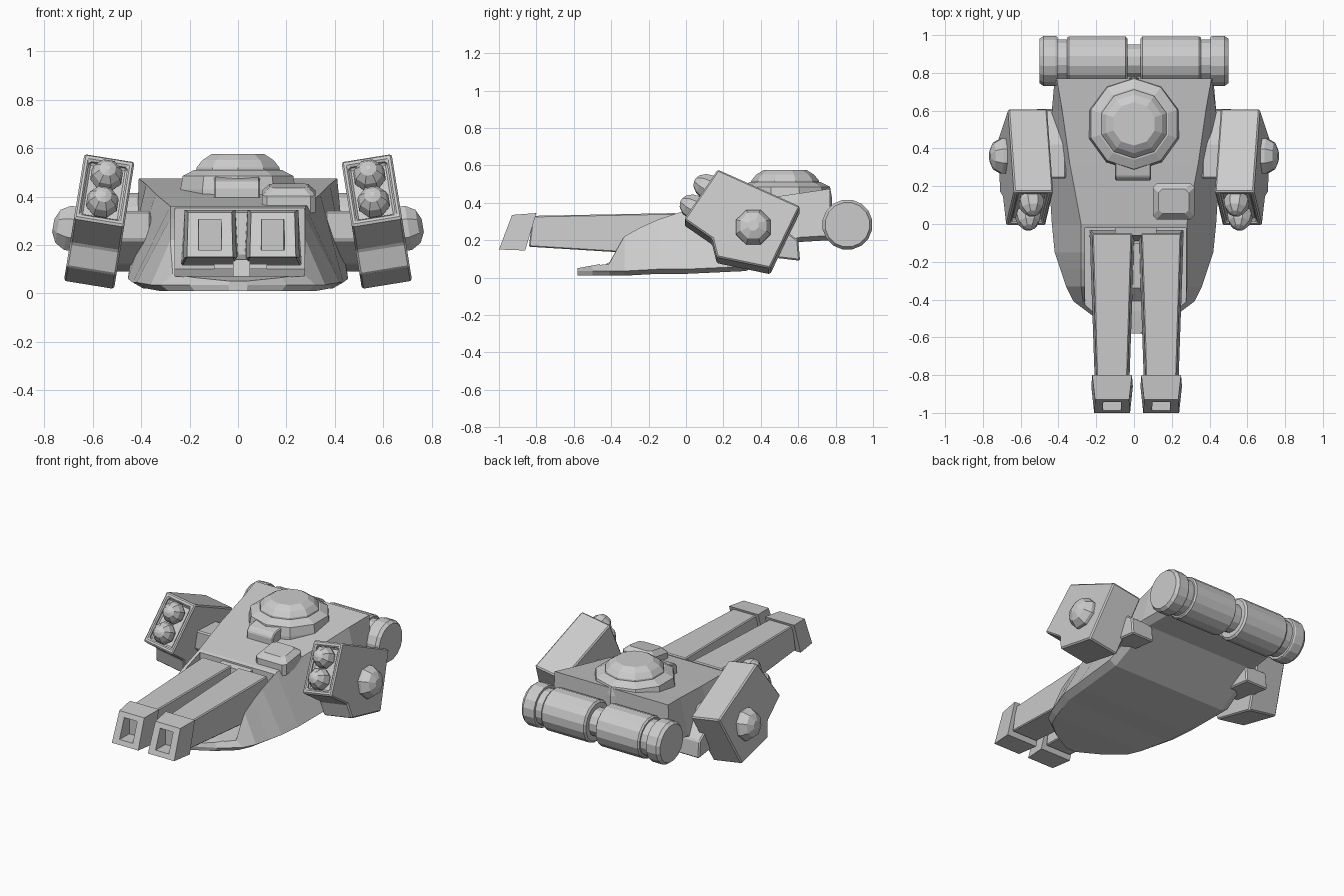
import bpy, bmesh, math
from mathutils import Matrix, Vector

cube = bpy.data.objects.get("Cube")
if cube:
    bpy.data.objects.remove(cube, do_unlink=True)

grey = bpy.data.materials.new("plain grey")
grey.use_nodes = True
colour = (0.6, 0.6, 0.6, 1)
grey.diffuse_color = colour
grey.node_tree.nodes["Principled BSDF"].inputs["Base Color"].default_value = colour


def finish(name, bm, matrix=None, bevel=0):
    bmesh.ops.recalc_face_normals(bm, faces=bm.faces)
    mesh = bpy.data.meshes.new(name)
    bm.to_mesh(mesh)
    bm.free()
    mesh.materials.append(grey)
    obj = bpy.data.objects.new(name, mesh)
    bpy.context.collection.objects.link(obj)
    if matrix is not None:
        obj.matrix_world = matrix
    if bevel:
        mod = obj.modifiers.new("edge_bevel", 'BEVEL')
        mod.width, mod.segments, mod.limit_method = bevel, 1, 'ANGLE'
    return obj


def loft(name, rings, matrix=None, bevel=0):
    """Skin closed rings of equal length and cap both ends."""
    bm = bmesh.new()
    rows = [[bm.verts.new(p) for p in ring] for ring in rings]
    n = len(rows[0])
    for a, b in zip(rows, rows[1:]):
        for i in range(n):
            j = (i + 1) % n
            bm.faces.new((a[i], a[j], b[j], b[i]))
    bm.faces.new(rows[0])
    bm.faces.new(rows[-1])
    return finish(name, bm, matrix, bevel)


def lathe(name, profile, sides, matrix):
    """Rings of (radius, height) around local z."""
    angles = [math.tau * (i + 0.5) / sides for i in range(sides)]
    rings = [[(r * math.cos(a), r * math.sin(a), h) for a in angles] for r, h in profile]
    return loft(name, rings, matrix)


def slab(name, outline, x0, x1, matrix=None, bevel=0):
    """Side outline of (y, z) points extruded along x."""
    return loft(name, [[(x, y, z) for y, z in outline] for x in (x0, x1)], matrix, bevel)


def cut(target, cutter):
    mod = target.modifiers.new("cut", 'BOOLEAN')
    mod.operation, mod.object, mod.solver = 'DIFFERENCE', cutter, 'EXACT'
    cutter.hide_render = True
    cutter.hide_viewport = True
    cutter.display_type = 'WIRE'


# Hull: cross-sections of y, bottom z, base half width, top half width, top z
sections = [
    (-0.58, 0.01, 0.04, 0.03, 0.05), (-0.50, 0.01, 0.20, 0.18, 0.065),
    (-0.41, 0.01, 0.32, 0.27, 0.08), (-0.33, 0.01, 0.36, 0.28, 0.22),
    (-0.24, 0.015, 0.39, 0.28, 0.27), (-0.15, 0.02, 0.42, 0.28, 0.31),
    (0.00, 0.02, 0.435, 0.28, 0.36), (0.32, 0.035, 0.455, 0.34, 0.41),
    (0.60, 0.19, 0.435, 0.38, 0.45), (0.77, 0.20, 0.42, 0.41, 0.475)]
rings = []
for y, zb, xb, xt, zt in sections:
    half = [(xb * 0.9, zb), (xb, zb + 0.025), (xt, zt)]
    outline = half + [(-x, z) for x, z in reversed(half)]
    rings.append([(x, y, z) for x, z in outline])
hull = loft("hull", rings)
recess = slab("recess_cutter", [(-0.46, 0.068), (-0.02, 0.10), (-0.02, 0.6), (-0.46, 0.6)], -0.26, 0.275)
cut(hull, recess)


# Paired cannons with square hollow muzzles
def box_section(cx, y0, y1, z0, z1, w0, w1):
    return [(cx - w0, y0, z0), (cx + w0, y0, z0), (cx + w1, y1, z1), (cx - w1, y1, z1)]


for side, word in ((-1, "right"), (1, "left")):
    cx = 0.014 + side * 0.13
    loft(word + "_barrel", [box_section(cx, -0.84, -0.82, 0.165, 0.33, 0.092, 0.082),
                            box_section(cx, -0.03, -0.05, 0.115, 0.345, 0.12, 0.105)], bevel=0.006)
    muzzle = loft(word + "_muzzle", [box_section(cx, -1.0, -0.93, 0.15, 0.335, 0.095, 0.09),
                                     box_section(cx, -0.86, -0.80, 0.145, 0.345, 0.11, 0.105)])
    bore = loft(word + "_bore_cutter", [box_section(cx, -1.05, -1.05, 0.18, 0.305, 0.05, 0.05),
                                        box_section(cx, -0.89, -0.89, 0.18, 0.305, 0.045, 0.045)])
    cut(muzzle, bore)
slab("cannon_mount", [(-0.09, 0.1), (0.02, 0.1), (0.02, 0.35), (-0.06, 0.335)], -0.1, 0.12)
slab("recess_block", [(-0.42, 0.06), (-0.34, 0.14), (-0.1, 0.16), (-0.1, 0.06)], -0.02, 0.05)

# Turret with visor
at_turret = Matrix.Translation((0, 0.53, 0))
lathe("turret_ring", [(0.25, 0.38), (0.25, 0.43), (0.24, 0.485), (0.19, 0.51)], 10, at_turret)
lathe("turret_dome", [(0.185, 0.49), (0.18, 0.52), (0.155, 0.55), (0.115, 0.575)], 10, at_turret)
slab("turret_visor", [(0.23, 0.38), (0.23, 0.44), (0.25, 0.465), (0.36, 0.49), (0.36, 0.38)],
     -0.1, 0.09, bevel=0.006)


# Deck hatch with sloping rim
def hatch_ring(inset, lift):
    w, d, c = 0.11 - inset, 0.095 - inset, 0.02
    pts = [(w, d - c), (w - c, d), (c - w, d), (-w, d - c), (-w, c - d), (c - w, -d), (w - c, -d), (w, c - d)]
    return [(0.21 + x, 0.12 + y, 0.375 + lift + 0.14 * y) for x, y in pts]


loft("deck_hatch", [hatch_ring(0, -0.03), hatch_ring(0, 0.04), hatch_ring(0.03, 0.07)])

# Side launcher pods leaning inward at the top
pod_outline = [(0.17, 0.565), (-0.01, 0.295), (0.14, 0.19), (0.165, 0.09), (0.45, 0.03), (0.61, 0.365)]
face_start, face_end = Vector((0.17, 0.565)), Vector((-0.01, 0.295))
along = (face_end - face_start).normalized()
inward = Vector((-along.y, along.x))
if inward.x < 0:
    inward.negate()

for side, word in ((-1, "right"), (1, "left")):
    lean = Matrix.Translation((side * 0.573, 0, 0.3)) @ Matrix.Rotation(-0.16 * side, 4, 'Y')
    lean = lean @ Matrix.Translation((0, 0, -0.3))
    pod = slab(word + "_pod", pod_outline, -0.105, 0.105, lean)
    # Sunken launcher face
    a, b = face_start + along * 0.03, face_end - along * 0.03
    pocket = [a - inward * 0.03, a + inward * 0.025, b + inward * 0.025, b - inward * 0.03]
    cutter = slab(word + "_pocket_cutter", [tuple(p) for p in pocket], -0.08, 0.08, lean)
    cut(pod, cutter)
    trim = pod.modifiers.new("edge_bevel", 'BEVEL')
    trim.width, trim.segments, trim.limit_method = 0.008, 1, 'ANGLE'
    # Two faceted rockets
    for i, t in enumerate((0.29, 0.70)):
        p = face_start.lerp(face_end, t) + inward * 0.01
        place = lean @ Matrix.Translation((0, p.x, p.y)) @ Matrix.Rotation(math.radians(62), 4, 'X')
        lathe(f"{word}_rocket_{i + 1}", [(0.05, -0.04), (0.07, 0.01), (0.06, 0.05), (0.035, 0.08), (0.01, 0.09)],
              8, place)
    # Outer boss
    boss = lean @ Matrix.Translation((side * 0.1, 0.36, 0.25)) @ Matrix.Rotation(side * math.pi / 2, 4, 'Y')
    lathe(word + "_pod_boss", [(0.1, -0.02), (0.1, 0.025), (0.075, 0.065), (0.03, 0.085)], 8, boss)
    # Bracket between hull and pod
    slab(word + "_pod_bracket", [(0.24, 0.22), (0.36, 0.12), (0.61, 0.09), (0.6, 0.2), (0.43, 0.33), (0.24, 0.34)],
         side * 0.36, side * 0.52, bevel=0.008)

# Rear transverse tanks
for side, word in ((-1, "right"), (1, "left")):
    axis = Matrix.Translation((0, 0.863, 0.283)) @ Matrix.Rotation(side * math.pi / 2, 4, 'Y')
    lathe(word + "_tank", [(0.12, 0.035), (0.133, 0.045), (0.133, 0.345), (0.125, 0.355)], 16, axis)
    lathe(word + "_tank_neck", [(0.115, 0.34), (0.115, 0.42)], 16, axis)
    lathe(word + "_tank_cap", [(0.13, 0.405), (0.135, 0.415), (0.135, 0.48), (0.12, 0.5)], 16, axis)
lathe("tank_axle", [(0.09, -0.06), (0.09, 0.06)], 12, axis)
